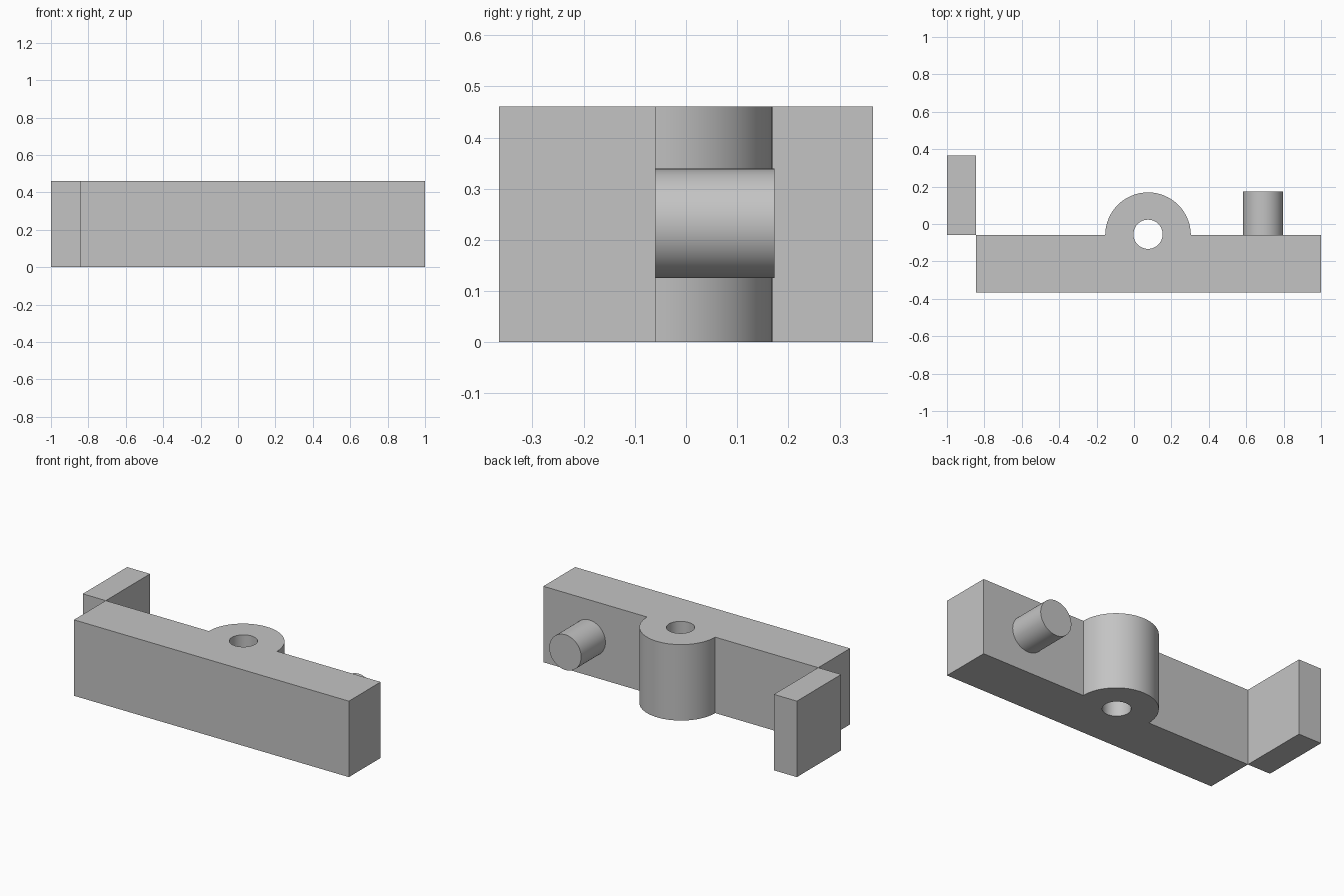
import bpy, bmesh, math

if "Cube" in bpy.data.objects:
    bpy.data.objects.remove(bpy.data.objects["Cube"], do_unlink=True)

HEIGHT = 0.461
BACK = -0.06           # y of the bar's rear face
BOSS_X, BOSS_R = 0.075, 0.229

grey = bpy.data.materials.new("plain grey")
grey.use_nodes = True
colour = (0.55, 0.55, 0.55, 1)
grey.diffuse_color = colour
grey.node_tree.nodes["Principled BSDF"].inputs["Base Color"].default_value = colour


def extrude_profile(name, points):
    """Solid prism from an outline in plan, standing on the ground."""
    bm = bmesh.new()
    face = bm.faces.new([bm.verts.new((x, y, 0)) for x, y in points])
    top = bmesh.ops.extrude_face_region(bm, geom=[face])["geom"]
    bmesh.ops.translate(bm, vec=(0, 0, HEIGHT),
                        verts=[v for v in top if isinstance(v, bmesh.types.BMVert)])
    bmesh.ops.recalc_face_normals(bm, faces=bm.faces)
    mesh = bpy.data.meshes.new(name)
    bm.to_mesh(mesh)
    bm.free()
    mesh.materials.append(grey)
    obj = bpy.data.objects.new(name, mesh)
    bpy.context.collection.objects.link(obj)
    return obj


def cylinder(name, radius, depth, location, rotation=(0, 0, 0)):
    bpy.ops.mesh.primitive_cylinder_add(vertices=64, radius=radius, depth=depth,
                                        location=location, rotation=rotation)
    obj = bpy.context.object
    obj.name = name
    obj.data.materials.append(grey)
    return obj


def smooth(obj):
    bpy.ops.object.select_all(action="DESELECT")
    obj.select_set(True)
    bpy.context.view_layer.objects.active = obj
    bpy.ops.object.shade_smooth_by_angle(angle=math.radians(30))


# Bar with a half-round boss on its rear face
arc = [(BOSS_X + BOSS_R * math.cos(math.pi * i / 32),
        BACK + BOSS_R * math.sin(math.pi * i / 32)) for i in range(33)]
bar = extrude_profile("bar_with_boss",
                      [(-0.846, -0.365), (1, -0.365), (1, BACK)] + arc + [(-0.846, BACK)])

# Vertical through hole
cutter = cylinder("hole_cutter", 0.078, 1, (BOSS_X, -0.055, HEIGHT / 2))
cut = bar.modifiers.new("hole", "BOOLEAN")
cut.operation = "DIFFERENCE"
cut.solver = "EXACT"
cut.object = cutter
bpy.context.view_layer.objects.active = bar
bpy.ops.object.modifier_apply(modifier=cut.name)
bpy.data.objects.remove(cutter, do_unlink=True)
smooth(bar)

# Side arm meeting the bar along one corner edge
extrude_profile("side_arm", [(-1, BACK), (-0.846, BACK), (-0.846, 0.365), (-1, 0.365)])

# Round peg sticking out of the rear face
peg_end, peg_root = 0.173, BACK - 0.02
peg = cylinder("peg", 0.107, peg_end - peg_root,
               (0.69, (peg_end + peg_root) / 2, 0.232), (math.pi / 2, 0, 0))
smooth(peg)
